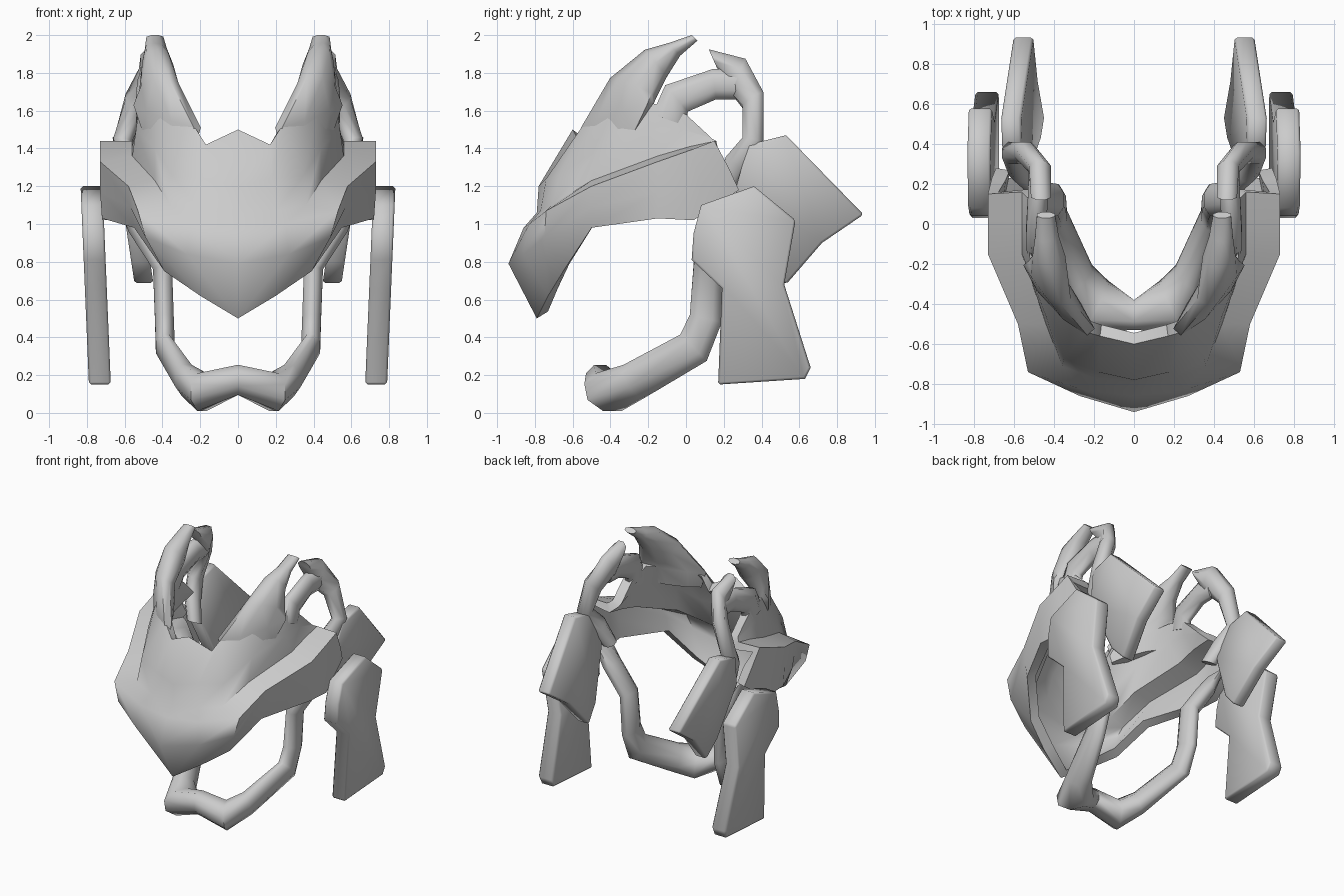
import bpy, bmesh, math
from mathutils import Vector


def finish(name, bm, recalc=True, thickness=0.0, bevel=0.0):
    """Turn a half-model bmesh into an object mirrored across x = 0."""
    if recalc:
        bmesh.ops.recalc_face_normals(bm, faces=bm.faces)
    me = bpy.data.meshes.new(name)
    bm.to_mesh(me)
    bm.free()
    ob = bpy.data.objects.new(name, me)
    bpy.context.collection.objects.link(ob)
    if bevel:
        m = ob.modifiers.new("bevel", 'BEVEL')
        m.width, m.segments = bevel, 1
        m.limit_method, m.angle_limit = 'ANGLE', math.radians(60)
    m = ob.modifiers.new("mirror", 'MIRROR')
    m.use_clip = True
    m.merge_threshold = 0.002
    if thickness:
        m = ob.modifiers.new("solid", 'SOLIDIFY')
        m.thickness, m.offset = thickness, -1
    return ob


def loft(name, sections, n=8, cap_end=True):
    """Skin elliptical rings given as (centre, half axis a, half axis b)."""
    bm = bmesh.new()
    rings = []
    for c, a, b in sections:
        c, a, b = Vector(c), Vector(a), Vector(b)
        ring = []
        for k in range(n):
            t = 2 * math.pi * (k + 0.5) / n
            ring.append(bm.verts.new(c + (a * math.cos(t) + b * math.sin(t)) * 1.08))
        rings.append(ring)
    for r, s in zip(rings, rings[1:]):
        for k in range(n):
            bm.faces.new((r[k], r[(k + 1) % n], s[(k + 1) % n], s[k]))
    bm.faces.new(rings[0])
    if cap_end:
        bm.faces.new(rings[-1])
    return finish(name, bm)


def slab(name, outline, x_at, half):
    """Extrude a side-view (y, z) outline sideways around a leaning plane."""
    bm = bmesh.new()
    rings = [[bm.verts.new((x_at(z) + s * half, y, z)) for y, z in outline] for s in (-1, 1)]
    n = len(outline)
    for k in range(n):
        bm.faces.new((rings[0][k], rings[0][(k + 1) % n], rings[1][(k + 1) % n], rings[1][k]))
    for r in rings:
        bm.faces.new(r)
    return finish(name, bm, bevel=0.012)


# Visor shell: rows from the lower edge to the brow, columns from centre to rear
rows = [
    [(0, -.79, .50), (.20, -.73, .62), (.39, -.65, .75), (.55, -.50, .98), (.72, -.15, 1.03), (.72, .04, 1.02), (.69, .28, 1.18)],
    [(0, -.94, .79), (.27, -.86, .84), (.49, -.75, .93), (.57, -.50, 1.09), (.73, -.15, 1.17), (.73, .08, 1.20), (.71, .23, 1.29)],
    [(0, -.86, .98), (.25, -.83, 1.0), (.53, -.74, 1.07), (.58, -.50, 1.20), (.73, -.15, 1.33), (.73, .02, 1.39), (.73, .15, 1.44)],
    [(0, -.79, 1.06), (.20, -.77, 1.07), (.36, -.71, 1.10), (.44, -.50, 1.23), (.56, -.15, 1.36), (.56, .02, 1.41), (.56, .16, 1.44)],
    [(0, -.78, 1.20), (.18, -.74, 1.24), (.35, -.67, 1.26), (.44, -.46, 1.40), (.54, -.20, 1.50), (.54, -.02, 1.50), (.54, .14, 1.45)],
    [(0, -.60, 1.50), (.17, -.56, 1.42), (.24, -.54, 1.53), (.42, -.38, 1.60), (.52, -.18, 1.64), (.53, .00, 1.58), (.53, .13, 1.46)],
]
bm = bmesh.new()
g = [[bm.verts.new(p) for p in r] for r in rows]
for i in range(len(g) - 1):
    for j in range(len(g[0]) - 1):
        bm.faces.new((g[i][j], g[i][j + 1], g[i + 1][j + 1], g[i + 1][j]))
finish("visor_shell", bm, recalc=False, thickness=.07)

# Swept-back ear fins
loft("ear_fin", [
    ((.365, -.40, 1.43), (.12, .13, .04), (.035, -.03, 0)),
    ((.375, -.365, 1.57), (.16, .175, .06), (.045, -.04, 0)),
    ((.42, -.28, 1.72), (.08, .11, -.04), (.06, -.03, .03)),
    ((.425, -.16, 1.85), (.03, .05, -.06), (.07, -.02, .03)),
    ((.435, -.06, 1.925), (.01, .025, -.03), (.055, -.01, .01)),
    ((.44, .045, 1.985), (0, .015, -.015), (.045, 0, 0)),
])

# Hooked horn behind each ear, and the root that ties it to the shell
loft("hooked_horn", [
    ((.465, .14, 1.88), (.05, 0, 0), (0, -.02, .045)),
    ((.47, .275, 1.785), (.055, 0, 0), (0, .04, .09)),
    ((.54, .355, 1.655), (.055, 0, .02), (0, .055, .035)),
    ((.61, .355, 1.44), (.05, 0, .01), (0, .055, -.015)),
    ((.57, .265, 1.31), (.055, 0, 0), (0, .055, -.045)),
    ((.51, .20, 1.17), (.05, 0, 0), (0, .045, -.02)),
])
loft("horn_root", [
    ((.50, -.09, 1.55), (.04, 0, 0), (0, -.09, .03)),
    ((.49, -.05, 1.665), (.05, 0, 0), (0, -.06, .07)),
    ((.48, .15, 1.74), (.05, 0, 0), (0, -.01, .08)),
    ((.48, .29, 1.74), (.045, 0, 0), (0, .02, .08)),
])

# Jaw: arms hung from the shell, bending forward into a chin bar
loft("jaw_frame", [
    ((.62, .15, 1.16), (.05, 0, .04), (0, .08, 0)),
    ((.53, .14, .98), (.05, 0, -.02), (0, .08, 0)),
    ((.40, .12, .78), (.05, 0, -.02), (0, .08, 0)),
    ((.39, .105, .50), (.05, 0, 0), (0, .085, -.02)),
    ((.385, .04, .345), (.05, 0, 0), (0, .07, -.07)),
    ((.27, -.27, .17), (.06, -.05, 0), (0, .04, -.085)),
    ((.19, -.41, .11), (.06, -.12, 0), (0, .02, -.10)),
    ((0, -.455, .175), (0, -.075, 0), (0, 0, -.08)),
], cap_end=False)

# Hanging cheek panels and the tilted rear flaps
slab("cheek_panel", [(.36, 1.20), (.58, 1.02), (.52, .68), (.66, .24), (.63, .18), (.17, .15),
                     (.19, .66), (.03, .81), (.04, .95), (.08, 1.10)],
     lambda z: .725 + .042 * z, .058)
slab("rear_flap", [(.33, 1.42), (.53, 1.47), (.94, 1.05), (.72, .90), (.53, .68), (.42, .80),
                   (.26, 1.18)],
     lambda z: .50 + .15 * (z - .7), .05)

# Bake the modifiers and smooth all but the sharp edges
bpy.ops.object.select_all(action='SELECT')
bpy.context.view_layer.objects.active = bpy.context.selected_objects[0]
bpy.ops.object.convert(target='MESH')
bpy.ops.object.shade_smooth_by_angle(angle=math.radians(62))
